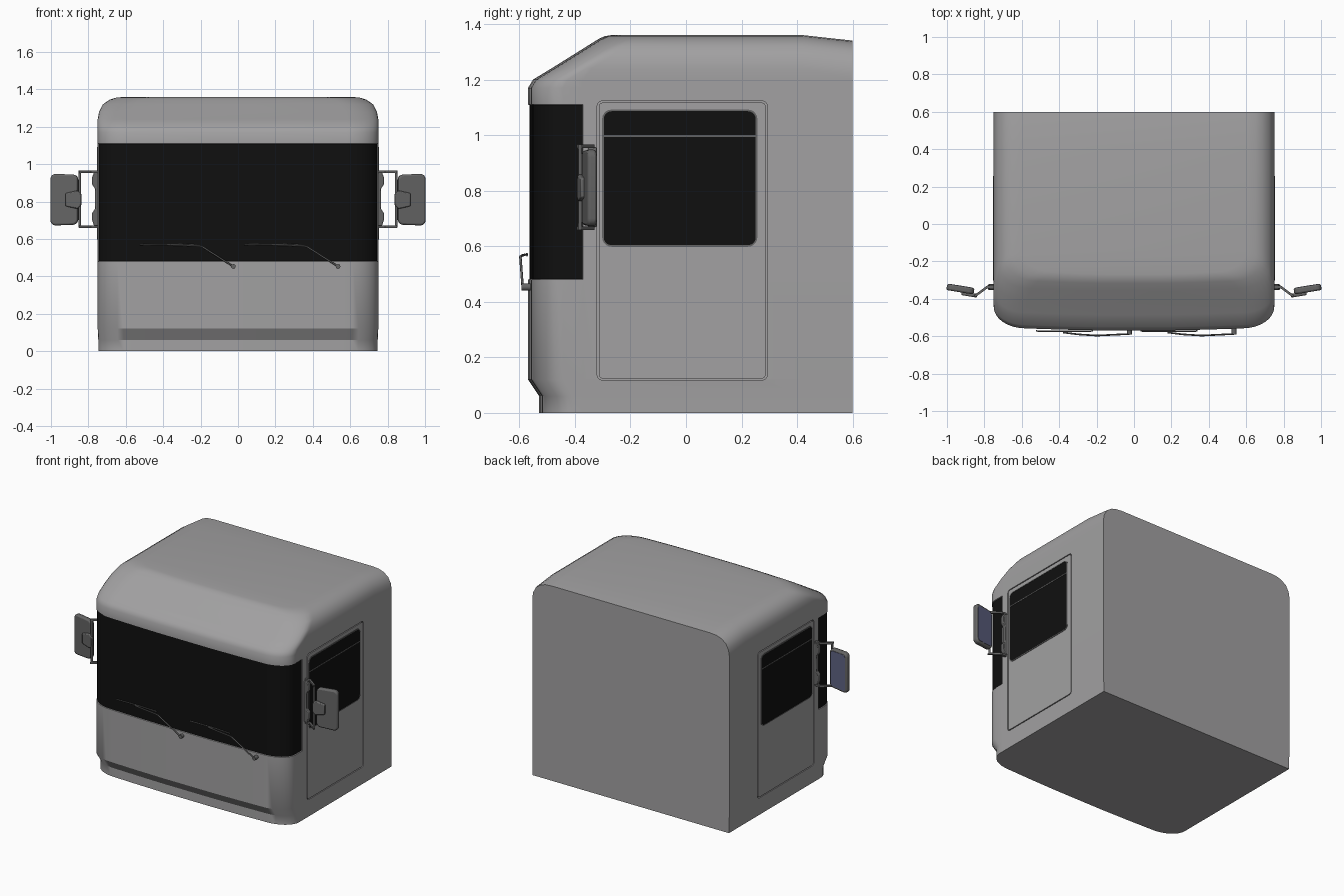
import bpy, bmesh, math
from mathutils import Vector

if "Cube" in bpy.data.objects:
    bpy.data.objects.remove(bpy.data.objects["Cube"])


def material(name, c):
    m = bpy.data.materials.new(name)
    m.diffuse_color = (*c, 1)
    m.use_nodes = True
    m.node_tree.nodes["Principled BSDF"].inputs["Base Color"].default_value = m.diffuse_color
    return m


GREY = material("body_grey", (0.36, 0.355, 0.36))
DARK = material("dark_plastic", (0.13, 0.13, 0.13))
BLACK = material("black_glass", (0.005, 0.005, 0.005))
BLUE = material("mirror_glass", (0.12, 0.13, 0.24))


def finish(name, bm, mats, angle=33):
    bmesh.ops.recalc_face_normals(bm, faces=bm.faces)
    me = bpy.data.meshes.new(name)
    bm.to_mesh(me)
    bm.free()
    ob = bpy.data.objects.new(name, me)
    bpy.context.collection.objects.link(ob)
    for m in mats:
        me.materials.append(m)
    smooth(ob, angle)
    return ob


def smooth(ob, angle=33):
    bpy.ops.object.select_all(action='DESELECT')
    bpy.context.view_layer.objects.active = ob
    ob.select_set(True)
    bpy.ops.object.shade_smooth_by_angle(angle=math.radians(angle))


def rrect(u0, u1, v0, v1, r, n=5):
    pts = []
    for k, (u, v) in enumerate([(u1 - r, v1 - r), (u0 + r, v1 - r), (u0 + r, v0 + r), (u1 - r, v0 + r)]):
        for i in range(n + 1):
            a = math.pi / 2 * (k + i / n)
            pts.append((u + r * math.cos(a), v + r * math.sin(a)))
    return pts


def prism(name, loop, d0, d1, fn, mat, bevel=0.0):
    """Solid plate: outline (u,v) pushed from d0 to d1; fn maps to space."""
    bm = bmesh.new()
    a = [bm.verts.new(fn(u, v, d0)) for u, v in loop]
    b = [bm.verts.new(fn(u, v, d1)) for u, v in loop]
    bm.faces.new(a)
    bm.faces.new(b)
    for i in range(len(a)):
        j = (i + 1) % len(a)
        bm.faces.new((a[i], a[j], b[j], b[i]))
    ob = finish(name, bm, [mat])
    if bevel:
        m = ob.modifiers.new("bevel", 'BEVEL')
        m.width, m.segments, m.limit_method = bevel, 2, 'ANGLE'
    return ob


def frame(name, outer, inner, d0, d1, fn, mat):
    """Closed ring between two outlines."""
    bm = bmesh.new()
    rows = [[bm.verts.new(fn(u, v, d)) for u, v in lp]
            for lp, d in ((outer, d0), (outer, d1), (inner, d1), (inner, d0))]
    n = len(outer)
    for k in range(4):
        p, q = rows[k], rows[(k + 1) % 4]
        for i in range(n):
            j = (i + 1) % n
            bm.faces.new((p[i], p[j], q[j], q[i]))
    return finish(name, bm, [mat])


def tube(name, pts, r, mat):
    cu = bpy.data.curves.new(name, 'CURVE')
    cu.dimensions, cu.bevel_depth, cu.bevel_resolution, cu.use_fill_caps = '3D', r, 2, True
    sp = cu.splines.new('POLY')
    sp.points.add(len(pts) - 1)
    for p, c in zip(sp.points, pts):
        p.co = (*c, 1)
    ob = bpy.data.objects.new(name, cu)
    bpy.context.collection.objects.link(ob)
    cu.materials.append(mat)
    bpy.ops.object.select_all(action='DESELECT')
    bpy.context.view_layer.objects.active = ob
    ob.select_set(True)
    bpy.ops.object.convert(target='MESH')
    return ob


# Cab body: U-shaped plan outlines lofted up the height
def outline(z, yf, w):
    rx, ry, bow = 0.17, 0.115, 0.012
    half = [(w, 0.6), (w, 0.42), (w, max(-0.37, yf + ry + bow + 0.02))]
    for i in range(9):
        a = math.pi / 2 * i / 8
        half.append((w - rx + rx * math.cos(a), yf + bow + ry - ry * math.sin(a)))
    for t in (0.66, 0.33):
        half.append(((w - rx) * t, yf + bow * t * t))
    pts = half + [(-x, y) for x, y in reversed(half)]
    return [(x, y, z - (0.11 * max(0, y - 0.42) if z > 1.2 else 0)) for x, y in pts]


RINGS = [(0, -.53, .747), (.06, -.53, .747), (.12, -.57, .75), (.48, -.57, .75), (1.11, -.57, .75),
         (1.17, -.57, .75), (1.20, -.552, .75), (1.24, -.486, .75), (1.28, -.422, .743),
         (1.32, -.358, .722), (1.345, -.318, .685), (1.356, -.295, .65), (1.36, -.27, .60)]
bm = bmesh.new()
rows = [[bm.verts.new(p) for p in outline(*r)] for r in RINGS]
n = len(rows[0])
screen = []
for k in range(len(rows) - 1):
    p, q = rows[k], rows[k + 1]
    for i in range(n):
        j = (i + 1) % n
        f = bm.faces.new((p[i], p[j], q[j], q[i]))
        if k == 3 and max(v.co.y for v in f.verts) < -0.36:
            screen.append(f)
bm.faces.new(rows[0])
for i in range(n // 2 - 1):
    t = rows[-1]
    bm.faces.new((t[i], t[i + 1], t[n - 2 - i], t[n - 1 - i]))
bmesh.ops.recalc_face_normals(bm, faces=bm.faces)
# Wrap-around windscreen, sunk slightly into the body
bmesh.ops.inset_region(bm, faces=screen, thickness=0.002, depth=-0.005, use_even_offset=True)
for f in screen:
    f.material_index = 1
body = finish("cab_body", bm, [GREY, BLACK])

# Door gaps cut into both sides
for s in (1, -1):
    side = lambda u, v, d, s=s: (s * d, u, v)
    cutter = frame("door_gap_cutter", rrect(-.32, .293, .118, 1.123, .02),
                   rrect(-.314, .287, .124, 1.117, .015), .738, .77, side, GREY)
    cutter.hide_render = True
    m = body.modifiers.new("gap", 'BOOLEAN')
    m.operation, m.solver, m.object = 'DIFFERENCE', 'EXACT', cutter
    bpy.ops.object.select_all(action='DESELECT')
    bpy.context.view_layer.objects.active = body
    body.select_set(True)
    bpy.ops.object.modifier_apply(modifier="gap")
    bpy.data.objects.remove(cutter)
smooth(body)
bpy.ops.mesh.separate(type='MATERIAL')
for ob in list(bpy.context.selected_objects):
    ob.name = "windscreen" if BLACK in list(ob.data.materials) and GREY not in list(ob.data.materials) else "cab_body"

for s in (1, -1):
    tag = "right" if s > 0 else "left"
    side = lambda u, v, d, s=s: (s * d, u, v)
    front = lambda u, v, d, s=s: (s * u, d, v)

    # Door window, its seal and the sliding-pane bar
    o, i = rrect(-.302, .257, .598, 1.092, .034), rrect(-.296, .251, .604, 1.086, .028)
    prism(tag + "_door_window", i, .745, .7515, side, BLACK)
    frame(tag + "_window_seal", o, i, .745, .753, side, DARK)
    prism(tag + "_window_bar", rrect(-.296, .251, .994, 1.0, .001, 1), .748, .7535, side, DARK)

    # Mirror bracket: base on the body, two arms, upright bar
    prism(tag + "_mirror_base", [(.748, .67), (.77, .67), (.78, .70), (.78, .74), (.765, .76), (.765, .87),
                                 (.78, .89), (.78, .93), (.77, .955), (.748, .955)],
          -.352, -.322, front, DARK, .004)
    for z in (.665, .96):
        path = [(.75, -.337), (.785, -.337), (.85, -.385)]
        strip = [(x, y - .008) for x, y in path] + [(x, y + .008) for x, y in reversed(path)]
        prism(tag + "_mirror_arm", strip, z - .006, z + .006,
              lambda u, v, d, s=s: (s * u, v, d), DARK)
    tube(tag + "_mirror_upright", [(s * .846, -.381, .66), (s * .846, -.381, .965)], .007, DARK)

    # Mirror head, tilted about the vertical, with glass facing back
    ca, sa = math.cos(.16), math.sin(.16)

    def head(u, v, d, s=s):
        z = .81 + v * (1 + .25 * u)
        return (s * (.928 + u * ca - d * sa), -.347 + u * sa + d * ca, z)
    prism(tag + "_mirror_head", rrect(-.074, .074, -.136, .136, .028), -.018, .016, head, DARK, .009)
    prism(tag + "_mirror_glass", rrect(-.062, .062, -.122, .122, .02), .010, .0175, head, BLUE)
    # Tapered clamp joining upright and head
    prism(tag + "_mirror_clamp", [(-.095, -.03), (-.075, -.05), (-.01, -.035), (-.01, .035), (-.075, .05),
                                  (-.095, .03)], -.032, -.012, head, DARK, .006)

# Two parallel wipers
for k, dx in enumerate((0, .56)):
    P = lambda x, y, z: Vector((x + dx, y, z))
    tube(f"wiper_pivot_{k}", [P(-.025, -.56, .453), P(-.025, -.592, .453)], .013, DARK)
    tube(f"wiper_arm_{k}", [P(-.025, -.588, .453), P(-.19, -.596, .558), P(-.205, -.596, .562),
                            P(-.30, -.59, .567), P(-.38, -.580, .569)], .0045, DARK)
    tube(f"wiper_blade_{k}", [P(-.525, -.572, .570), P(-.43, -.573, .572), P(-.33, -.573, .572),
                              P(-.22, -.572, .567)], .004, DARK)
